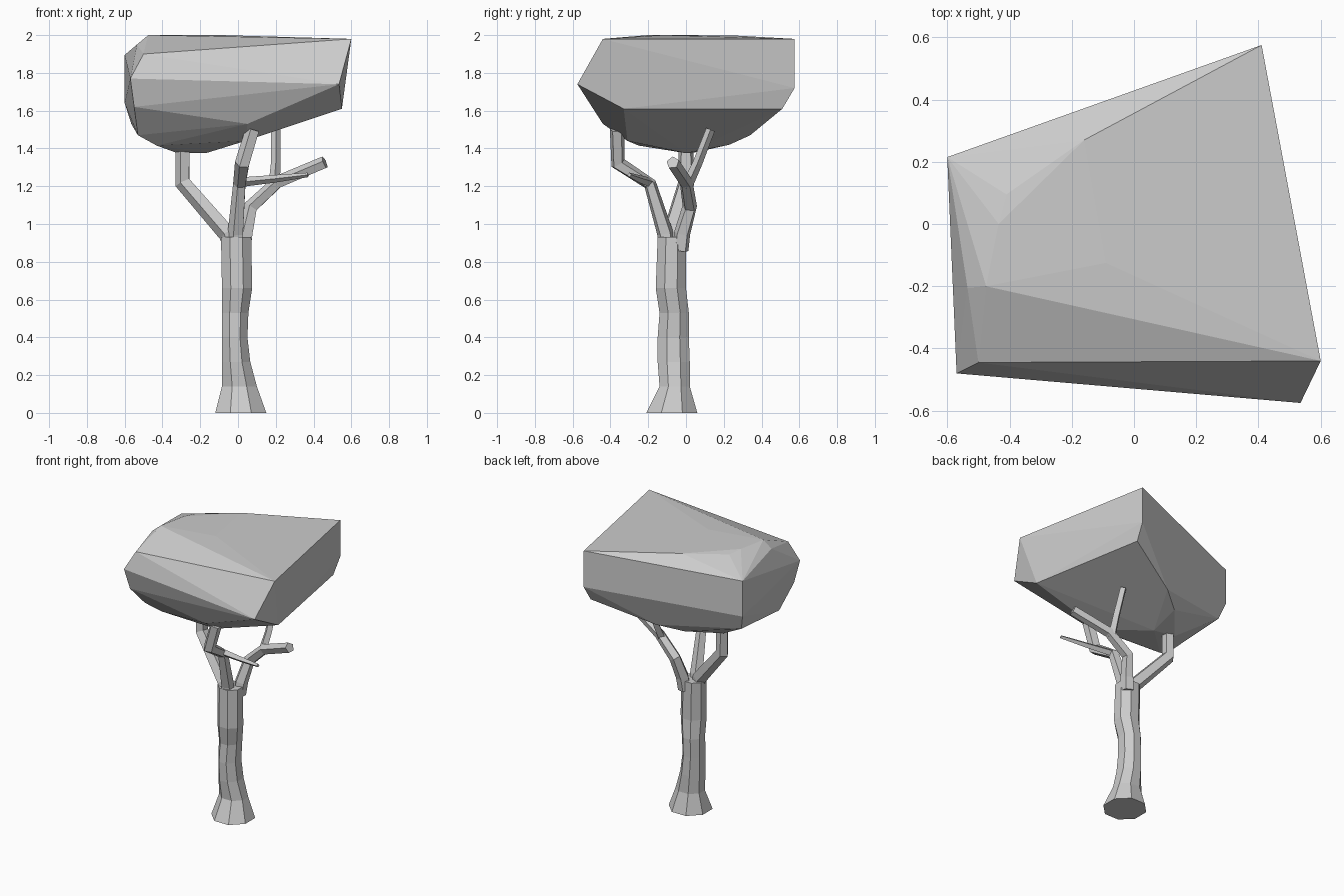
import bpy
import bmesh
import math
from mathutils import Vector

default_cube = bpy.data.objects.get("Cube")
if default_cube:
    bpy.data.objects.remove(default_cube, do_unlink=True)


def make_material(name, colour):
    material = bpy.data.materials.new(name)
    material.use_nodes = True
    material.diffuse_color = colour
    material.node_tree.nodes["Principled BSDF"].inputs["Base Color"].default_value = colour
    return material


grey = make_material("light grey", (0.6, 0.6, 0.6, 1))


def finish(name, bm):
    """Turn a bmesh into a flat-shaded object."""
    bmesh.ops.recalc_face_normals(bm, faces=bm.faces[:])
    mesh = bpy.data.meshes.new(name)
    bm.to_mesh(mesh)
    bm.free()
    mesh.materials.append(grey)
    obj = bpy.data.objects.new(name, mesh)
    bpy.context.scene.collection.objects.link(obj)
    return obj


def skin_rings(name, rings):
    """Bridge successive rings of points and cap both ends."""
    bm = bmesh.new()
    loops = [[bm.verts.new(point) for point in ring] for ring in rings]
    sides = len(loops[0])
    for lower, upper in zip(loops, loops[1:]):
        for i in range(sides):
            j = (i + 1) % sides
            bm.faces.new((lower[i], lower[j], upper[j], upper[i]))
    bm.faces.new(loops[0])
    bm.faces.new(loops[-1])
    return finish(name, bm)


def trunk(name, sections, sides=8):
    """Sections give height, then the x range and the y range."""
    rings = []
    for z, x0, x1, y0, y1 in sections:
        ring = []
        for i in range(sides):
            a = math.tau * (i + 0.5) / sides
            stretch = 1 / math.cos(math.pi / sides)
            ring.append(Vector(((x0 + x1) / 2 + (x1 - x0) / 2 * stretch * math.cos(a),
                                (y0 + y1) / 2 + (y1 - y0) / 2 * stretch * math.sin(a), z)))
        rings.append(ring)
    return skin_rings(name, rings)


def branch(name, path, radii, sides=5):
    """Tapered tube following a bent path."""
    points = [Vector(p) for p in path]
    rings = []
    for k, (point, radius) in enumerate(zip(points, radii)):
        before, after = points[max(k - 1, 0)], points[min(k + 1, len(points) - 1)]
        along = (after - before).normalized()
        side = along.cross(Vector((0, 1, 0))).normalized()
        other = along.cross(side)
        rings.append([point + radius * (side * math.cos(math.tau * i / sides)
                                        + other * math.sin(math.tau * i / sides))
                      for i in range(sides)])
    return skin_rings(name, rings)


# Trunk, flared at the root and slightly crooked
trunk("trunk", [
    (0.0, -0.12, 0.15, -0.21, 0.06),
    (0.14, -0.085, 0.1, -0.14, 0.02),
    (0.27, -0.085, 0.065, -0.15, 0.02),
    (0.4, -0.085, 0.05, -0.15, 0.015),
    (0.53, -0.085, 0.055, -0.14, 0.015),
    (0.66, -0.085, 0.075, -0.16, 0),
    (0.93, -0.09, 0.07, -0.15, 0),
])

# Main branches
branch("right_branch",
       [(-0.03, -0.09, 0.86), (-0.055, -0.08, 0.95), (-0.29, 0, 1.22), (-0.29, 0, 1.42)],
       [0.04, 0.05, 0.045, 0.042])
branch("front_branch",
       [(-0.01, -0.1, 0.86), (-0.01, -0.11, 0.95), (0.01, -0.19, 1.21),
        (0.025, -0.36, 1.32), (0.08, -0.365, 1.5)],
       [0.045, 0.045, 0.036, 0.042, 0.04])
branch("left_branch",
       [(0.03, -0.03, 0.86), (0.04, -0.02, 0.95), (0.07, 0.02, 1.09),
        (0.21, 0, 1.22), (0.46, -0.07, 1.325)],
       [0.045, 0.045, 0.04, 0.036, 0.035])

# Thin twigs
branch("left_twig", [(0.19, 0, 1.19), (0.2, 0.06, 1.32), (0.2, 0.13, 1.5)],
       [0.03, 0.026, 0.024], sides=4)
branch("front_twig", [(0, -0.19, 1.22), (0.2, -0.25, 1.24), (0.37, -0.3, 1.26)],
       [0.026, 0.02, 0.012], sides=4)

# Faceted canopy: flat top, outer rim, tapered underside
canopy_top = [
    (0.6, -0.44, 1.98), (0.41, 0.575, 1.98), (-0.41, 0.095, 1.99),
    (-0.435, 0, 2), (-0.475, -0.2, 2), (-0.09, -0.125, 2), (-0.16, 0.27, 1.997),
]
canopy_rim = [
    (-0.6, 0.215, 1.895), (-0.5, -0.445, 1.9), (-0.535, -0.205, 1.95),
    (-0.57, -0.48, 1.77), (0.535, -0.575, 1.74), (0.41, 0.575, 1.72),
    (-0.6, 0.215, 1.64),
]
canopy_underside = [
    (0.55, -0.33, 1.61), (0.4, 0.51, 1.61), (0.05, -0.44, 1.53),
    (-0.55, -0.44, 1.62), (-0.565, 0.18, 1.53), (-0.53, -0.3, 1.47),
    (0, 0.34, 1.47), (-0.15, 0.23, 1.42), (0.04, -0.31, 1.44),
    (-0.43, -0.25, 1.415), (-0.32, 0.03, 1.375), (-0.17, 0, 1.375),
]
canopy = bmesh.new()
for point in canopy_top + canopy_rim + canopy_underside:
    canopy.verts.new(point)
hull = bmesh.ops.convex_hull(canopy, input=canopy.verts[:])
bmesh.ops.delete(canopy, geom=list({v for v in hull["geom_interior"] + hull["geom_unused"]
                                    if isinstance(v, bmesh.types.BMVert)}), context="VERTS")
bmesh.ops.dissolve_limit(canopy, angle_limit=math.radians(1),
                         verts=canopy.verts[:], edges=canopy.edges[:])
finish("canopy", canopy)
